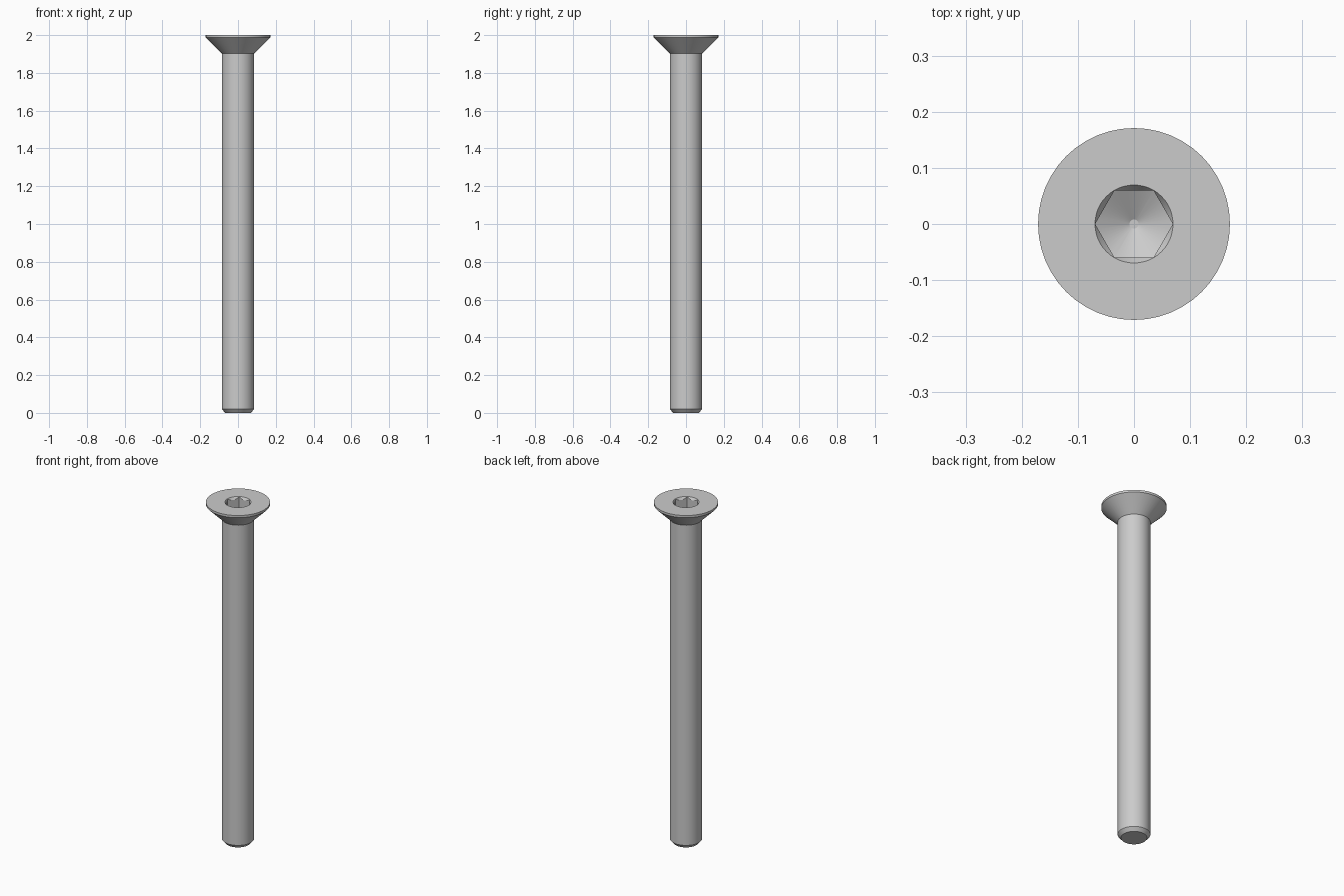
import bpy
import bmesh
from math import cos, sin, pi, radians

if "Cube" in bpy.data.objects:
    bpy.data.objects.remove(bpy.data.objects["Cube"], do_unlink=True)

steel = bpy.data.materials.new("steel_grey")
steel.use_nodes = True
colour = (0.6, 0.6, 0.6, 1)
steel.diffuse_color = colour
steel.node_tree.nodes["Principled BSDF"].inputs["Base Color"].default_value = colour


def lathe(name, profile, sides):
    """Closed solid of revolution from (radius, z) pairs, listed bottom to top."""
    bm = bmesh.new()
    rings = [[bm.verts.new((r * cos(2 * pi * i / sides), r * sin(2 * pi * i / sides), z))
              for i in range(sides)] for r, z in profile]
    bm.faces.new(rings[0][::-1])
    bm.faces.new(rings[-1])
    for low, high in zip(rings, rings[1:]):
        for i in range(sides):
            j = (i + 1) % sides
            bm.faces.new((low[i], low[j], high[j], high[i]))
    mesh = bpy.data.meshes.new(name)
    bm.to_mesh(mesh)
    bm.free()
    mesh.materials.append(steel)
    obj = bpy.data.objects.new(name, mesh)
    bpy.context.collection.objects.link(obj)
    return obj


def combine(target, tool, operation):
    """Apply a boolean and discard the tool object."""
    mod = target.modifiers.new("cut", "BOOLEAN")
    mod.operation, mod.solver, mod.object = operation, "EXACT", tool
    bpy.context.view_layer.objects.active = target
    bpy.ops.object.modifier_apply(modifier=mod.name)
    bpy.data.objects.remove(tool, do_unlink=True)


# Shank with chamfered tip and flat-topped conical head
screw = lathe("countersunk_screw", [
    (0.068, 0), (0.0855, 0.02), (0.0855, 1.903), (0.171, 1.987), (0.171, 2)], 48)

# Hexagonal socket ending in a drilled cone
socket = lathe("socket_cutter", [(0.0693, 1.8), (0.0693, 2.05)], 6)
drill = lathe("drill_cutter", [(0.008, 1.895), (0.08, 1.937), (0.08, 2.1)], 48)
combine(socket, drill, "INTERSECT")
combine(screw, socket, "DIFFERENCE")

# Round chamfer around the socket mouth
mouth = lathe("mouth_cutter", [(0.0575, 1.982), (0.0695, 2), (0.0762, 2.01)], 48)
combine(screw, mouth, "DIFFERENCE")

bpy.ops.object.select_all(action="DESELECT")
screw.select_set(True)
bpy.context.view_layer.objects.active = screw
bpy.ops.object.shade_smooth_by_angle(angle=radians(20))
